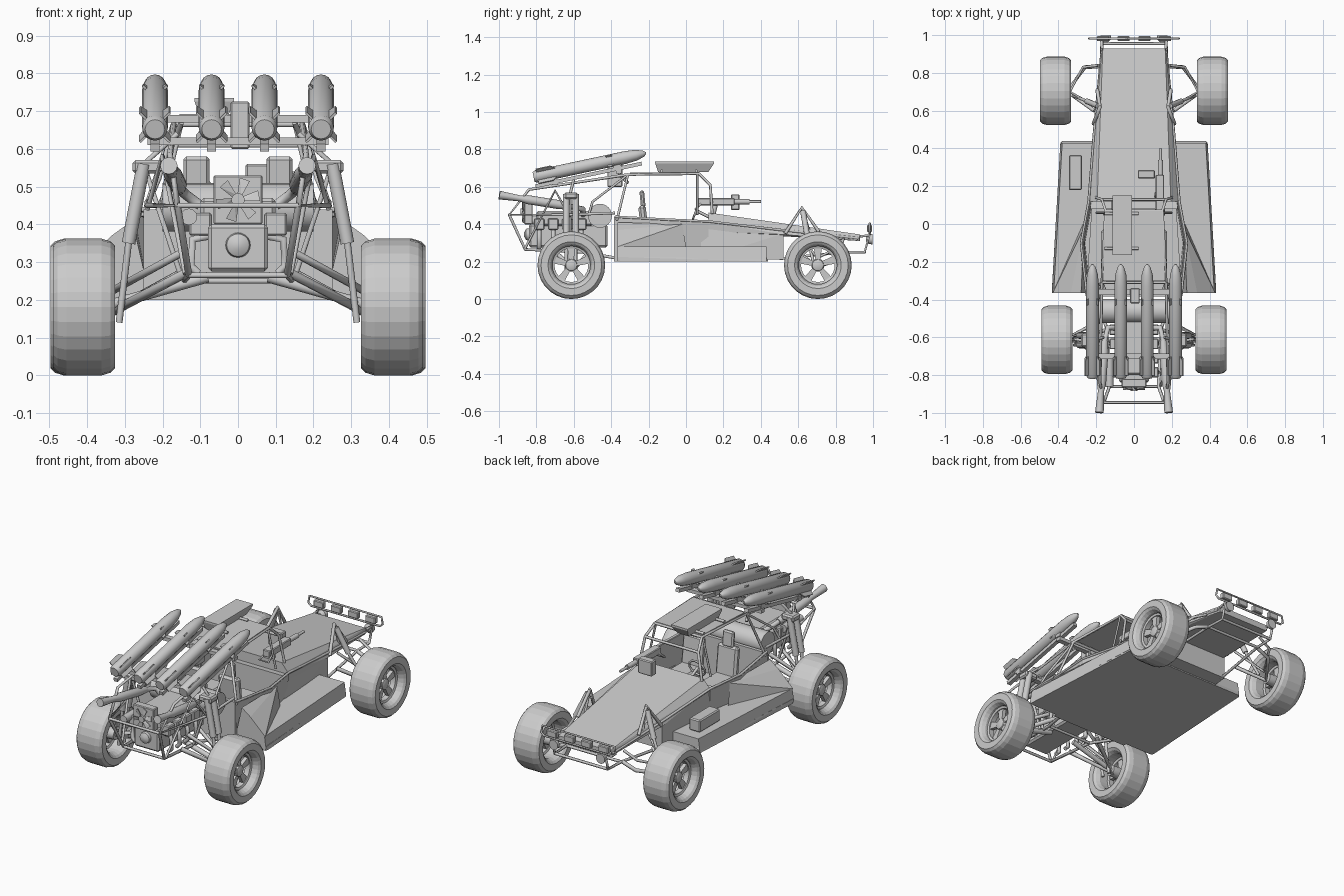
import bpy, bmesh, math
from mathutils import Vector, Matrix

if "Cube" in bpy.data.objects:
    bpy.data.objects.remove(bpy.data.objects["Cube"])

def finish(name, bm, smooth=None):
    bmesh.ops.recalc_face_normals(bm, faces=bm.faces)
    me = bpy.data.meshes.new(name)
    bm.to_mesh(me); bm.free()
    ob = bpy.data.objects.new(name, me)
    bpy.context.collection.objects.link(ob)
    if smooth:
        bpy.context.view_layer.objects.active = ob
        bpy.ops.object.select_all(action='DESELECT')
        ob.select_set(True)
        bpy.ops.object.shade_smooth_by_angle(angle=math.radians(smooth))
    return ob

def box(name, x, y, z, bevel=0.0, pitch=0):
    # ranges on each axis, optional tilt about x
    bm = bmesh.new()
    size = Matrix.Diagonal((x[1]-x[0], y[1]-y[0], z[1]-z[0], 1))
    c = Matrix.Translation(((x[0]+x[1])/2, (y[0]+y[1])/2, (z[0]+z[1])/2))
    bmesh.ops.create_cube(bm, size=1, matrix=c @ Matrix.Rotation(pitch, 4, 'X') @ size)
    if bevel:
        bmesh.ops.bevel(bm, geom=bm.edges[:], offset=bevel, segments=1, affect='EDGES')
    return finish(name, bm)

def hull(name, pts):
    bm = bmesh.new()
    for p in pts:
        bm.verts.new(p)
    bmesh.ops.convex_hull(bm, input=bm.verts[:])
    bmesh.ops.dissolve_limit(bm, angle_limit=0.01, verts=bm.verts[:], edges=bm.edges[:])
    return finish(name, bm)

def lathe(name, prof, start, axis, n=16, closed=False, smooth=35):
    # prof: (distance along axis, radius)
    bm = bmesh.new()
    q = Vector(axis).to_track_quat('Z', 'Y')
    rings = [[bm.verts.new(Vector(start) + q @ Vector((r*math.cos(2*math.pi*i/n), r*math.sin(2*math.pi*i/n), d)))
              for i in range(n)] for d, r in prof]
    pairs = list(zip(rings, rings[1:])) + ([(rings[-1], rings[0])] if closed else [])
    for a, b in pairs:
        for i in range(n):
            bm.faces.new((a[i], a[(i+1) % n], b[(i+1) % n], b[i]))
    if not closed:
        bm.faces.new(rings[0]); bm.faces.new(rings[-1])
    return finish(name, bm, smooth)

def rod(name, a, b, r, r2=None, n=12):
    v = Vector(b) - Vector(a)
    return lathe(name, [(0, r), (v.length, r if r2 is None else r2)], a, v, n)

def tube(name, pts, r=0.008, both=False, loop=False):
    for s in ((1, -1) if both else (1,)):
        cu = bpy.data.curves.new(name, 'CURVE')
        cu.dimensions = '3D'; cu.bevel_depth = r; cu.bevel_resolution = 1; cu.use_fill_caps = True
        sp = cu.splines.new('POLY'); sp.points.add(len(pts)-1); sp.use_cyclic_u = loop
        for p, co in zip(sp.points, pts):
            p.co = (s*co[0], co[1], co[2], 1)
        bpy.context.collection.objects.link(bpy.data.objects.new(name, cu))

def sides(pts):
    return [(s*x, y, z) for x, y, z in pts for s in (1, -1)]

# floor tray with two-tier side pods
hull("floor_tray", sides([(.39, .43, .2), (.38, .44, .2), (.435, -.35, .2), (.43, -.365, .2),
                          (.385, .43, .225), (.435, -.365, .225)]))
for s in (1, -1):
    hull("side_pod", [(s*x, y, z) for x, y, z in [(.20, .43, .21), (.39, .43, .21), (.25, -.365, .21), (.435, -.365, .21),
          (.20, .43, .28), (.38, .43, .28), (.25, -.365, .28), (.425, -.365, .28)]])
    hull("rear_flare", [(s*x, y, z) for x, y, z in [(.43, -.365, .28), (.335, -.365, .37), (.28, -.365, .41),
          (.25, -.365, .28), (.265, -.02, .40), (.27, .0, .28), (.33, -.17, .28)]])
hull("nose_hood", sides([(.195, .12, .462), (.235, .12, .415), (.165, .93, .345), (.17, .925, .325),
                         (.165, .93, .31), (.23, .12, .36), (.215, .52, .345)]))
hull("front_body", sides([(.23, .08, .41), (.21, .52, .35), (.25, .08, .21), (.21, .52, .21)]))
box("rear_bulkhead", (-.25, .25), (-.385, -.365), (.2, .44))
box("side_case", (-.345, -.275), (.18, .365), (.28, .35), .006)

# cockpit walls
rail = [(.25, -.38, .44), (.28, -.1, .425), (.24, .12, .415)]
for s in (1, -1):
    bm = bmesh.new()
    rows = [[bm.verts.new((s*x, y, z)), bm.verts.new((s*(x - .01), y, .24))] for x, y, z in rail]
    for a, b in zip(rows, rows[1:]):
        bm.faces.new((a[0], b[0], b[1], a[1]))
    w = finish("cockpit_wall", bm)
    w.modifiers.new("thick", 'SOLIDIFY').thickness = .012
tube("cockpit_rail", rail + [(.21, .5, .37), (.17, .92, .325)], .007, True)

# seats, steering wheel
for x in (-.11, .11):
    box("seat_cushion", (x-.065, x+.065), (-.21, -.03), (.28, .34), .012)
    box("seat_back", (x-.065, x+.065), (-.245, -.205), (.31, .50), .012, .12)
    box("headrest", (x-.035, x+.035), (-.245, -.22), (.49, .58), .008, .1)
tube("steering_wheel", [(-.11+.05*math.cos(a*math.pi/6), .055+.018*math.sin(a*math.pi/6), .475+.047*math.sin(a*math.pi/6))
                        for a in range(12)], .006, loop=True)
rod("steering_column", (-.11, .05, .475), (-.11, .14, .43), .008)

# roll cage and roof
tube("cage_side", [(.25, -.37, .42), (.17, -.31, .665), (.15, .07, .67), (.17, .13, .61), (.2, .14, .455)], .008, True)
tube("cage_rear_stay", [(.17, -.31, .665), (.21, -.5, .52), (.24, -.52, .45)], .007, True)
for y, z, x in ((-.31, .665, .17), (.07, .67, .15), (.13, .61, .17)):
    tube("cage_crossbar", [(-x, y, z), (x, y, z)], .008)
tube("screen_brace", [(.15, .06, .665), (.2, .06, .45)], .006, True)
hull("roof_panel", sides([(.165, -.30, .668), (.15, .07, .672), (.165, -.30, .676), (.15, .07, .68)]))
hull("roof_case", [(x, y, z) for x in (-.115, -.01) for y, z in ((-.165, .735), (.15, .735), (-.165, .725), (.15, .725))]
     + [(x, y, .68) for x in (-.1, -.03) for y in (-.15, .12)])
for y in (-.13, .055):
    tube("case_bracket", [(-.155, y, .685), (.025, y, .685)], .008)

# mounted gun
rod("gun_post", (.12, .14, .43), (.12, .16, .51), .012)
box("gun_receiver", (.115, .16), (.06, .26), (.50, .54), .004)
rod("gun_barrel", (.14, .25, .52), (.14, .40, .52), .008)
rod("gun_sleeve", (.14, .25, .52), (.14, .34, .52), .014)
box("ammo_box", (.02, .11), (.24, .285), (.475, .56), .005)
tube("gun_grip", [(.12, .08, .51), (.1, .05, .48), (.16, .05, .48), (.16, .08, .51)], .006)

# wheels: tyre, rim, spokes, hub
for s in (1, -1):
    for y, c in ((.705, .415), (-.613, .408)):
        c, w = s*c, .082
        t = [(-w, .125), (-w, .162), (-w+.012, .174), (-w+.035, .181), (w-.035, .181), (w-.012, .174),
             (w, .162), (w, .125), (w-.01, .112), (w-.03, .102), (-w+.03, .102), (-w+.01, .112)]
        lathe("tyre", t, (c, y, .181), (s, 0, 0), 28, True, None)
        lathe("wheel_hub", [(-.06, .03), (.02, .035), (.035, .03), (.04, .018)], (c, y, .181), (s, 0, 0), 16)
        lathe("rim_ring", [(.0, .104), (.04, .104), (.035, .09), (.005, .09)], (c, y, .181), (s, 0, 0), 28, True)
        for k in range(5):
            a = 2*math.pi*k/5 + math.pi/2
            u, v = Vector((0, math.cos(a), math.sin(a))), Vector((0, -math.sin(a), math.cos(a)))
            o = Vector((c, y, .181))
            hull("wheel_spoke", [o + u*r + v*h*q + Vector((s*d, 0, 0)) for r, h in ((.02, .012), (.1, .022))
                                 for q in (1, -1) for d in (.008, .03)])

# suspension
tube("front_lower_arm", [(.18, .835, .25), (.26, .83, .22), (.355, .70, .17), (.21, .60, .25)], .011, True)
tube("front_upper_arm", [(.19, .84, .32), (.27, .83, .28), (.34, .70, .22), (.20, .62, .33)], .008, True)
tube("shock_tower", [(.215, .53, .35), (.18, .62, .49), (.195, .71, .36)], .010, True)
tube("shock_tower_brace", [(.18, .62, .49), (.185, .66, .36)], .007, True)
tube("rear_lower_arm", [(.15, -.50, .27), (.35, -.60, .16), (.14, -.72, .27)], .013, True)
tube("rear_upper_arm", [(.14, -.56, .33), (.34, -.61, .22), (.14, -.66, .33)], .011, True)
for s in (1, -1):
    for y in (-.64, -.59):
        rod("rear_shock", (s*.25, y, .56), (s*.29, y, .35), .018)
        rod("rear_shock_rod", (s*.29, y, .35), (s*.315, y, .14), .009)
    rod("front_shock", (s*.19, .625, .47), (s*.25, .65, .33), .015)
    rod("front_shock_rod", (s*.25, .65, .33), (s*.32, .68, .2), .008)
    rod("drive_shaft", (s*.08, -.613, .26), (s*.36, -.613, .181), .014)
    box("shock_mount", sorted((s*.2, s*.28)), (-.65, -.58), (.535, .57), .008)

# front frame and light bar
tube("nose_frame", [(.2, .5, .215), (.175, .84, .25), (.17, .955, .25), (.172, .98, .34), (.168, .93, .335)], .008, True)
for y, z in ((.84, .25), (.955, .25)):
    tube("nose_crossbar", [(-.172, y, z), (.172, y, z)], .008)
tube("light_bar", [(-.22, .982, .35), (.22, .982, .35), (.238, .982, .365), (.23, .982, .405),
                   (-.23, .982, .405), (-.238, .982, .365)], .006, loop=True)
for x in (-.165, -.055, .055, .165):
    box("bar_light", (x-.032, x+.032), (.968, .995), (.358, .395), .004)
for x in (-.15, .15):
    lathe("headlight", [(0, .012), (.015, .026), (.035, .028)], (x, .962, .32), (0, 1, 0), 16)

# rear frame
tube("rear_lower_frame", [(.2, -.38, .22), (.145, -.55, .25), (.13, -.86, .265), (.16, -.945, .45)], .009, True)
tube("rear_upper_frame", [(.24, -.38, .46), (.24, -.62, .45), (.16, -.945, .45), (.18, -.84, .585), (.17, -.31, .665)], .008, True)
tube("rear_diagonal", [(.24, -.62, .44), (.2, -.70, .58), (.14, -.86, .27)], .007, True)
tube("rear_upright", [(.15, -.62, .26), (.25, -.62, .56), (.16, -.6, .64)], .008, True)
for x, y, z in ((.13, -.86, .265), (.16, -.945, .45), (.145, -.55, .25)):
    tube("rear_crossbar", [(-x, y, z), (x, y, z)], .008)

# engine, gearbox, fan and tank
box("engine_block", (-.08, .08), (-.84, -.42), (.275, .40), .01)
box("engine_top", (-.1, .1), (-.8, -.5), (.39, .47), .01)
lathe("gearbox_cap", [(0, .034), (.02, .03), (.03, .012)], (0, -.835, .345), (0, -1, 0), 20)
box("fan_shroud", (-.065, .065), (-.865, -.82), (.40, .53), .004)
rod("fan_hub", (0, -.885, .465), (0, -.86, .465), .018)
for k in range(6):
    a = k*math.pi/3 + .2
    u, v = Vector((math.cos(a), 0, math.sin(a))), Vector((-math.sin(a), 0, math.cos(a)))
    hull("fan_blade", [Vector((0, -.872, .465)) + u*r + v*h*q + Vector((0, d + q*.004, 0))
                       for r, h in ((.012, .006), (.057, .014)) for q in (1, -1) for d in (-.002, .002)])
rod("fuel_tank", (-.2, -.46, .445), (.2, -.46, .445), .064, n=24)
rod("air_filter", (-.13, -.86, .42), (-.13, -.70, .42), .022)

# exhausts
for s in (1, -1):
    for k in range(4):
        y = -.56 - k*.075
        tube("exhaust_header", [(s*.075, y, .37), (s*.12, y, .36), (s*.125, y, .29), (s*.105, y, .27)], .012)
        box("cylinder_fins", sorted((s*.07, s*.13)), (y-.028, y+.028), (.37, .43), .005)
    tube("exhaust_bend", [(s*.1, -.55, .45), (s*.14, -.55, .48), (s*.155, -.62, .495)], .015)
    lathe("exhaust_pipe", [(0, .017), (.06, .024), (.23, .024), (.27, .016), (.384, .023)], (s*.155, -.62, .495), (s*.028, -.375, .06), 12)

# missiles on rails
d = Vector((0, .60, .128)).normalized()
up = Vector((0, -d.z, d.y))
for x in (-.22, -.07, .07, .22):
    p = Vector((x, -.815, .652))
    lathe("missile_body", [(0, .026), (.015, .034), (.5, .034), (.56, .029), (.6, .017), (.615, .005)], p, d, 16)
    for k in range(4):
        a = math.pi/4 + k*math.pi/2
        u = Vector((1, 0, 0))*math.cos(a) + up*math.sin(a)
        n = d.cross(u)*.003
        for b0, b1, h, nm in ((.02, .13, .056, "tail_fin"), (.40, .45, .045, "nose_fin")):
            hull(nm, [p + d*t + u*r + n*q for t, r in ((b0, .025), (b1, .025), (b0, h), (b1-.03, h)) for q in (1, -1)])
    m = p + d*.29 - up*.052
    box("launch_rail", (x-.012, x+.012), (m.y-.29, m.y+.29), (m.z-.008, m.z+.012), 0, math.atan2(d.z, d.y))
    for t in (.1, .45):
        c = p + d*t - up*.036
        box("rail_clamp", (x-.016, x+.016), (c.y-.02, c.y+.02), (c.z-.012, c.z+.012))
for y, z in ((-.70, .63), (-.36, .69)):
    box("launcher_crossbeam", (-.24, .24), (y-.015, y+.015), (z-.02, z))
box("launcher_control", (-.02, .03), (-.42, -.34), (.60, .725), .004)
tube("launcher_leg", [(.15, -.36, .67), (.17, -.31, .62)], .008, True)
